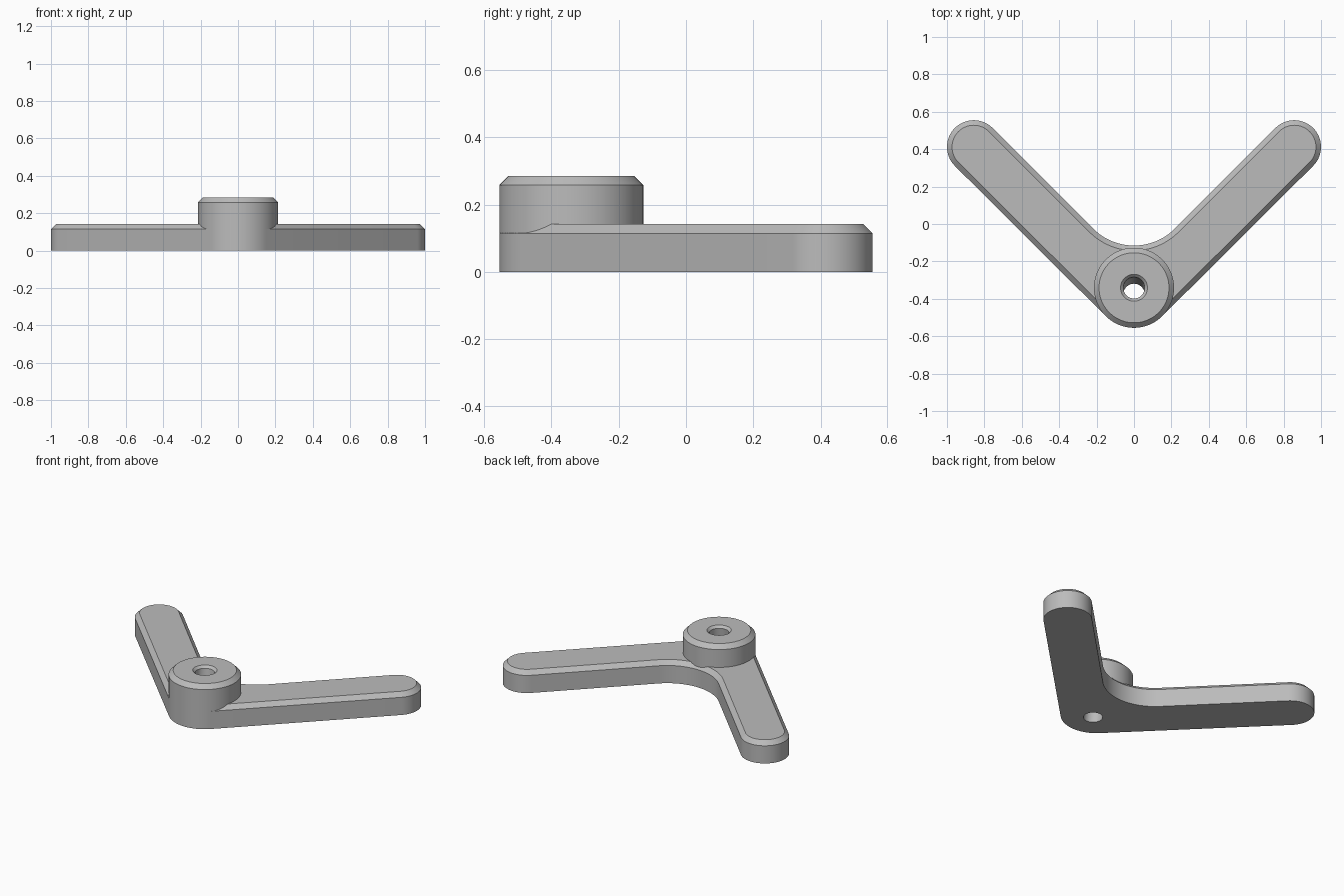
import bpy, bmesh
from math import cos, sin, radians

if "Cube" in bpy.data.objects:
    bpy.data.objects.remove(bpy.data.objects["Cube"], do_unlink=True)

HUB_Y, HUB_R = -0.341, 0.214
ARM_X, ARM_Y, ARM_R = 0.857, 0.412, 0.143
FILLET_Y, FILLET_R = 0.194, 0.309
CHAMFER = 0.027

grey = bpy.data.materials.new("plain grey")
grey.use_nodes = True
grey.diffuse_color = (0.5, 0.5, 0.5, 1)
grey.node_tree.nodes["Principled BSDF"].inputs["Base Color"].default_value = (0.5, 0.5, 0.5, 1)


def arc(x, y, r, start, end, steps=32):
    angles = [radians(start + (end - start) * i / steps) for i in range(steps + 1)]
    return [(x + r * cos(a), y + r * sin(a)) for a in angles]


def circle(y, r):
    return arc(0, y, r, 0, 360, 96)[:-1]


def loft(name, rings):
    """Closed solid through (outline, height) rings, listed bottom to top."""
    bm = bmesh.new()
    loops = [[bm.verts.new((x, y, z)) for x, y in pts] for pts, z in rings]
    for a, b in zip(loops, loops[1:]):
        for i in range(len(a)):
            j = (i + 1) % len(a)
            bm.faces.new((a[i], a[j], b[j], b[i]))
    bm.faces.new(loops[0][::-1])
    bm.faces.new(loops[-1])
    bmesh.ops.recalc_face_normals(bm, faces=bm.faces)
    mesh = bpy.data.meshes.new(name)
    bm.to_mesh(mesh)
    bm.free()
    mesh.materials.append(grey)
    obj = bpy.data.objects.new(name, mesh)
    bpy.context.collection.objects.link(obj)
    return obj


def v_outline(inset):
    """Rounded V: outer corner, right tip, inner fillet, left tip."""
    return (arc(0, HUB_Y, HUB_R - inset, 225, 315)
            + arc(ARM_X, ARM_Y, ARM_R - inset, -45, 135)
            + arc(0, FILLET_Y, FILLET_R + inset, -45, -135)
            + arc(-ARM_X, ARM_Y, ARM_R - inset, 45, 225))


# Two-armed base plate with chamfered top edge
plate = loft("arm_plate", [(v_outline(0), 0), (v_outline(0), 0.115),
                           (v_outline(CHAMFER), 0.115 + CHAMFER)])

# Raised round hub, seated in the plate
hub = loft("hub", [(circle(HUB_Y, HUB_R), 0.09), (circle(HUB_Y, HUB_R), 0.258),
                   (circle(HUB_Y, HUB_R - CHAMFER), 0.285)])

# Slightly tilted bore with a countersunk mouth
bore = loft("bore_cutter", [(circle(HUB_Y - 0.038, 0.057), -0.02),
                            (circle(HUB_Y, 0.057), 0.27),
                            (circle(HUB_Y, 0.087), 0.30)])
bore.hide_render = True

for obj in (plate, hub):
    bpy.ops.object.select_all(action="DESELECT")
    obj.select_set(True)
    bpy.context.view_layer.objects.active = obj
    cut = obj.modifiers.new("bore", "BOOLEAN")
    cut.operation = "DIFFERENCE"
    cut.solver = "EXACT"
    cut.object = bore
    bpy.ops.object.modifier_apply(modifier=cut.name)
    bpy.ops.object.shade_smooth_by_angle(angle=radians(25))

bpy.data.objects.remove(bore, do_unlink=True)
